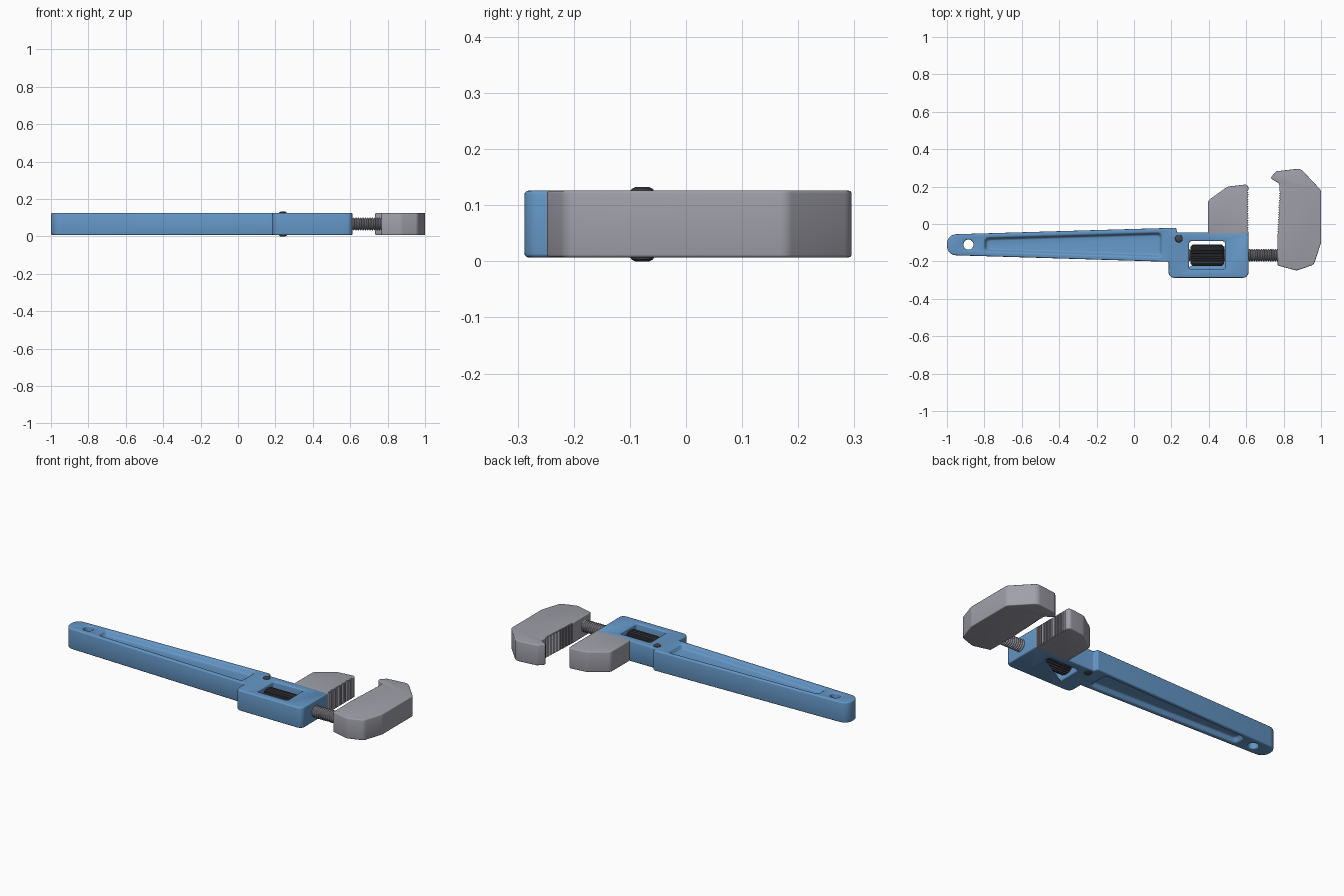
import bpy, bmesh, math
from mathutils import Vector, Matrix

cube = bpy.data.objects.get("Cube")
if cube:
    bpy.data.objects.remove(cube, do_unlink=True)

LOW, HIGH = 0.007, 0.126
MID = (LOW + HIGH) / 2


def material(name, colour):
    m = bpy.data.materials.new(name)
    m.use_nodes = True
    m.diffuse_color = (*colour, 1)
    m.node_tree.nodes["Principled BSDF"].inputs["Base Color"].default_value = (*colour, 1)
    return m


blue = material("blue paint", (0.13, 0.31, 0.57))
steel = material("grey steel", (0.35, 0.35, 0.40))
dark = material("dark steel", (0.06, 0.063, 0.075))


def rounded(corners, steps=6):
    """Outline from (x, y, radius) corners, each rounded by an arc."""
    out = []
    for i, (x, y, r) in enumerate(corners):
        p = Vector((x, y))
        a = (Vector(corners[i - 1][:2]) - p).normalized()
        b = (Vector(corners[(i + 1) % len(corners)][:2]) - p).normalized()
        if r == 0:
            out.append(p)
            continue
        half = a.angle(b) / 2
        centre = p + (a + b).normalized() * (r / math.sin(half))
        start = p + a * (r / math.tan(half)) - centre
        end = p + b * (r / math.tan(half)) - centre
        turn = start.angle_signed(end)
        for k in range(steps + 1):
            out.append(centre + Matrix.Rotation(-turn * k / steps, 2) @ start)
    return out


def loft(name, layers, mat=None):
    """Closed solid through rings of equal point count."""
    bm = bmesh.new()
    rings = [[bm.verts.new(p) for p in layer] for layer in layers]
    n = len(rings[0])
    for low, up in zip(rings, rings[1:]):
        for i in range(n):
            j = (i + 1) % n
            bm.faces.new((low[i], low[j], up[j], up[i]))
    bm.faces.new(rings[0][::-1])
    bm.faces.new(rings[-1])
    bmesh.ops.recalc_face_normals(bm, faces=bm.faces)
    mesh = bpy.data.meshes.new(name)
    bm.to_mesh(mesh)
    bm.free()
    ob = bpy.data.objects.new(name, mesh)
    bpy.context.collection.objects.link(ob)
    if mat:
        mesh.materials.append(mat)
    return ob


def prism(name, outline, z0=LOW, z1=HIGH, mat=None):
    return loft(name, [[(p[0], p[1], z) for p in outline] for z in (z0, z1)], mat)


def lathe(name, profile, centre, along, mat, count=32, groove=0.0):
    """Turned part; groove sinks every second pair of points for lengthwise ribs."""
    layers = []
    for t, r in profile:
        ring = []
        for i in range(count):
            a = math.tau * i / count
            q = r - (groove if i % 4 > 1 else 0)
            u, v = q * math.cos(a), q * math.sin(a)
            ring.append(Vector(centre) + Vector((t, u, v) if along == "x" else (u, v, t)))
        layers.append(ring)
    return finish(loft(name, layers, mat))


def activate(ob):
    bpy.ops.object.select_all(action="DESELECT")
    ob.select_set(True)
    bpy.context.view_layer.objects.active = ob


def cut(ob, cutter):
    activate(ob)
    m = ob.modifiers.new("cut", "BOOLEAN")
    m.operation, m.solver, m.object = "DIFFERENCE", "EXACT", cutter
    bpy.ops.object.modifier_apply(modifier=m.name)
    bpy.data.objects.remove(cutter, do_unlink=True)


def soften(ob, width):
    activate(ob)
    m = ob.modifiers.new("soft edges", "BEVEL")
    m.width, m.segments, m.limit_method = width, 3, "ANGLE"
    m.angle_limit = math.radians(35)
    m.use_clamp_overlap = False
    bpy.ops.object.modifier_apply(modifier=m.name)


def finish(ob):
    activate(ob)
    bpy.ops.object.shade_smooth_by_angle(angle=math.radians(32))
    return ob


def cut_teeth(ob, bottom, top, count, depth, outward):
    """Saw teeth along the line bottom-top; outward is the open side in x."""
    a, b = Vector(bottom), Vector(top)
    zigzag = [a + Vector((outward * 0.01, 0))]
    for i in range(count):
        zigzag.append(a.lerp(b, i / count) - Vector((outward * depth, 0)))
        zigzag.append(a.lerp(b, (i + 0.9) / count) + Vector((outward * 0.001, 0)))
    zigzag.append(b + Vector((outward * 0.01, 0)))
    cut(ob, prism("teeth_cutter", zigzag, -0.1, 0.3))


# Handle and housing in one casting
body = prism("handle_and_housing", rounded([
    (-1, -0.166, 0.05), (0.185, -0.202, 0), (0.185, -0.288, 0.03),
    (0.612, -0.288, 0.03), (0.612, -0.045, 0.005), (0.23, -0.045, 0),
    (0.225, -0.02, 0.008), (-1, -0.056, 0.05)]), mat=blue)

# Hanging hole and adjuster window
hole = [(-0.885 + 0.027 * math.cos(math.tau * i / 32),
         -0.11 + 0.027 * math.sin(math.tau * i / 32)) for i in range(32)]
cut(body, prism("hole_cutter", hole, -0.1, 0.3))
window = rounded([(0.295, -0.243, 0.012), (0.487, -0.243, 0.012),
                  (0.487, -0.092, 0.012), (0.295, -0.092, 0.012)])
cut(body, prism("window_cutter", window, -0.1, 0.3))


# Sloped recess on both sides of the handle
def recess_outline(d):
    return rounded([(-0.8 + d, -0.147 + d, 0.02), (0.15 - d, -0.178 + d, 0.02),
                    (0.15 - d, -0.045 - d, 0.02), (-0.8 + d, -0.072 - d, 0.02)])


for face, sign in ((HIGH, 1), (LOW, -1)):
    layers = [[(p.x, p.y, face + sign * h) for p in recess_outline(d)]
              for h, d in ((-0.025, 0.012), (0.01, -0.004))]
    cut(body, loft("recess_cutter", layers))
soften(body, 0.007)
finish(body)

# Fixed heel jaw
heel = prism("heel_jaw", rounded([
    (0.395, -0.06, 0), (0.612, -0.06, 0), (0.612, 0.213, 0.018),
    (0.5, 0.2, 0.05), (0.395, 0.125, 0.03)]), mat=steel)
soften(heel, 0.006)
cut_teeth(heel, (0.612, -0.04), (0.612, 0.185), 18, 0.007, 1)
finish(heel)

# Sliding hook jaw
hook = prism("hook_jaw", rounded([
    (0.768, -0.222, 0.008), (0.87, -0.249, 0.03), (0.962, -0.217, 0.03),
    (1.0, -0.1, 0.04), (1.0, 0.18, 0.03), (0.89, 0.297, 0.04),
    (0.762, 0.282, 0.02), (0.728, 0.246, 0.01), (0.778, 0.215, 0.015),
    (0.777, 0.18, 0), (0.766, -0.05, 0)]), mat=steel)
soften(hook, 0.005)
cut_teeth(hook, (0.766, -0.05), (0.777, 0.18), 18, 0.007, -1)
finish(hook)

# Threaded screw
pitch = 0.0125
thread = []
for i in range(44):
    thread += [(0.25 + i * pitch, 0.028), (0.25 + (i + 0.35) * pitch, 0.034),
               (0.25 + (i + 0.65) * pitch, 0.034)]
lathe("adjusting_screw", thread, (0, -0.167, MID), "x", steel)

# Ribbed adjuster nut
lathe("adjuster_nut", [(0.303, 0.047), (0.313, 0.057), (0.47, 0.057), (0.48, 0.047)],
      (0, -0.167, MID), "x", dark, count=96, groove=0.007)

# Rivet with domed ends
lathe("rivet", [(0, 0.013), (0.003, 0.019), (0.007, 0.021), (0.125, 0.021),
                (0.129, 0.019), (0.132, 0.013)], (0.24, -0.078, 0), "z", dark)
